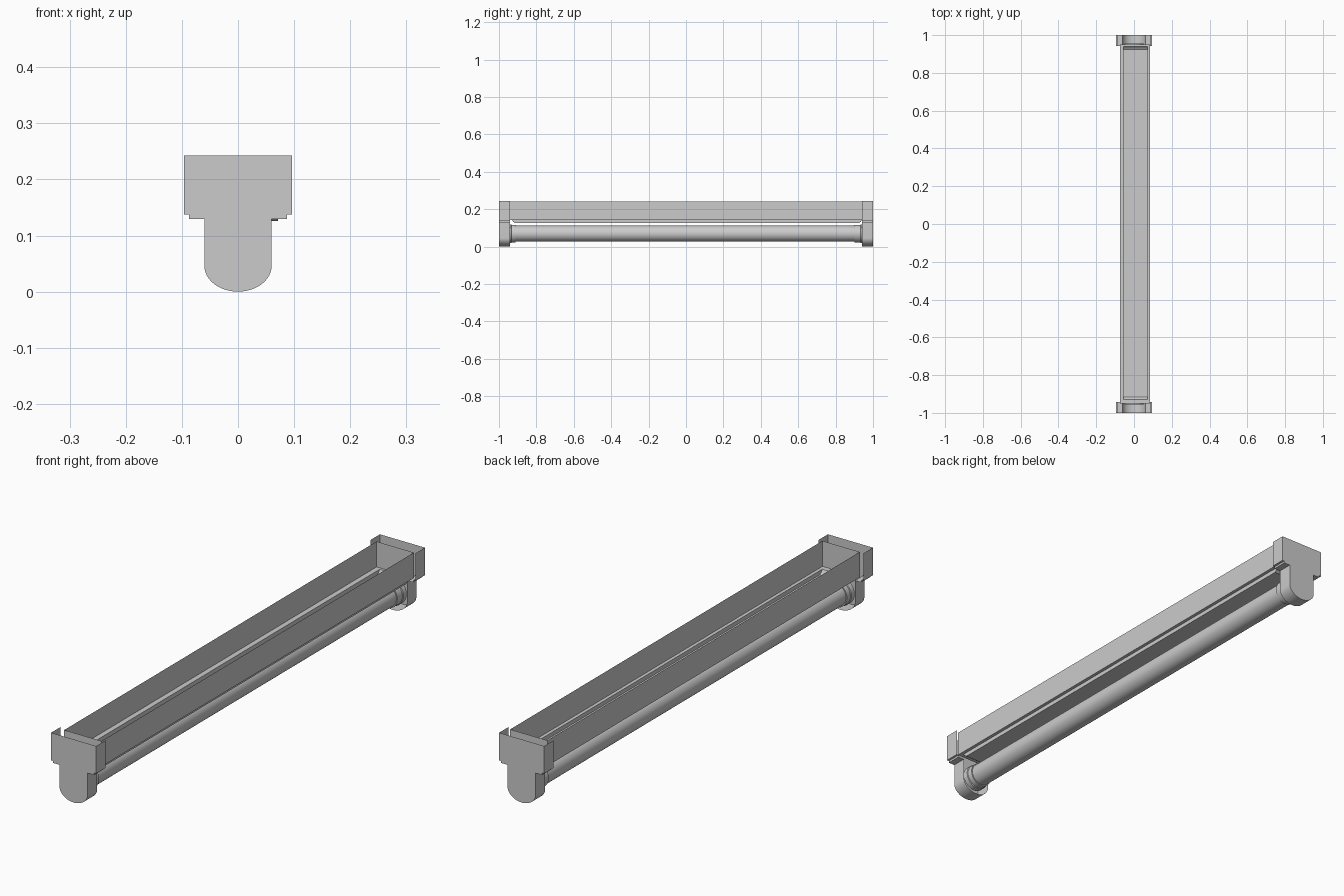
import bpy, bmesh, math

if "Cube" in bpy.data.objects:
    bpy.data.objects.remove(bpy.data.objects["Cube"])


def finish(name, bm, smooth=False):
    bmesh.ops.recalc_face_normals(bm, faces=bm.faces)
    mesh = bpy.data.meshes.new(name)
    bm.to_mesh(mesh)
    bm.free()
    obj = bpy.data.objects.new(name, mesh)
    bpy.context.collection.objects.link(obj)
    if smooth:
        bpy.ops.object.select_all(action='DESELECT')
        obj.select_set(True)
        bpy.context.view_layer.objects.active = obj
        bpy.ops.object.shade_smooth_by_angle(angle=math.radians(30))
    return obj


def bridge(bm, a, b, closed=True):
    n = len(a)
    for i in range(n if closed else n - 1):
        j = (i + 1) % n
        bm.faces.new((a[i], a[j], b[j], b[i]))


# Open sheet-metal tray with a sunken strip along its floor
def build_tray():
    bm = bmesh.new()
    loops = []
    for x0, x1, y0, y1, z in (
            (-0.075, 0.084, -0.95, 0.95, 0.240),
            (-0.075, 0.084, -0.95, 0.95, 0.142),
            (-0.055, 0.071, -0.93, 0.94, 0.142),
            (-0.055, 0.071, -0.925, 0.935, 0.133),
            (-0.055, 0.071, -0.915, 0.925, 0.126)):
        loops.append([bm.verts.new((x, y, z))
                      for x, y in ((x0, y0), (x1, y0), (x1, y1), (x0, y1))])
    for a, b in zip(loops, loops[1:]):
        bridge(bm, a, b)
    bm.faces.new(loops[-1])
    finish("tray", bm)


# Hollow end cap: outer plate plus a rim, open at the top and inward
def build_end_cap(name, side):
    right = [(0.096, 0.243), (0.096, 0.137), (0.087, 0.137),
             (0.087, 0.129), (0.06, 0.129)]
    arc = [(0.06 * math.cos(t), 0.046 - 0.046 * math.sin(t))
           for t in (math.pi * i / 24 for i in range(25))]
    profile = right + arc + [(-x, z) for x, z in reversed(right)]
    bm = bmesh.new()
    outer = [bm.verts.new((x, side * 1.0, z)) for x, z in profile]
    inner = [bm.verts.new((x, side * 0.942, z)) for x, z in profile]
    bridge(bm, outer, inner, closed=False)
    bm.faces.new(outer)
    finish(name, bm, smooth=True)


# Round part turned about the lamp axis from (y, radius) points
def build_turned(name, points, z=0.069, sides=40):
    bm = bmesh.new()
    rings = [[bm.verts.new((r * math.cos(2 * math.pi * i / sides), y,
                            z + r * math.sin(2 * math.pi * i / sides)))
              for i in range(sides)] for y, r in points]
    for a, b in zip(rings, rings[1:]):
        bridge(bm, a, b)
    bm.faces.new(rings[0])
    bm.faces.new(rings[-1])
    finish(name, bm, smooth=True)


build_tray()
for label, side, collar_end in (("front", -1, 0.912), ("back", 1, 0.902)):
    build_end_cap(label + "_end_cap", side)
    # Socket collar holding the tube
    build_turned(label + "_socket",
                 [(side * 0.955, 0.05), (side * 0.935, 0.05),
                  (side * 0.933, 0.047), (side * collar_end, 0.047)])

# Lamp tube
build_turned("lamp_tube", [(-0.93, 0.043), (0.93, 0.043)])
